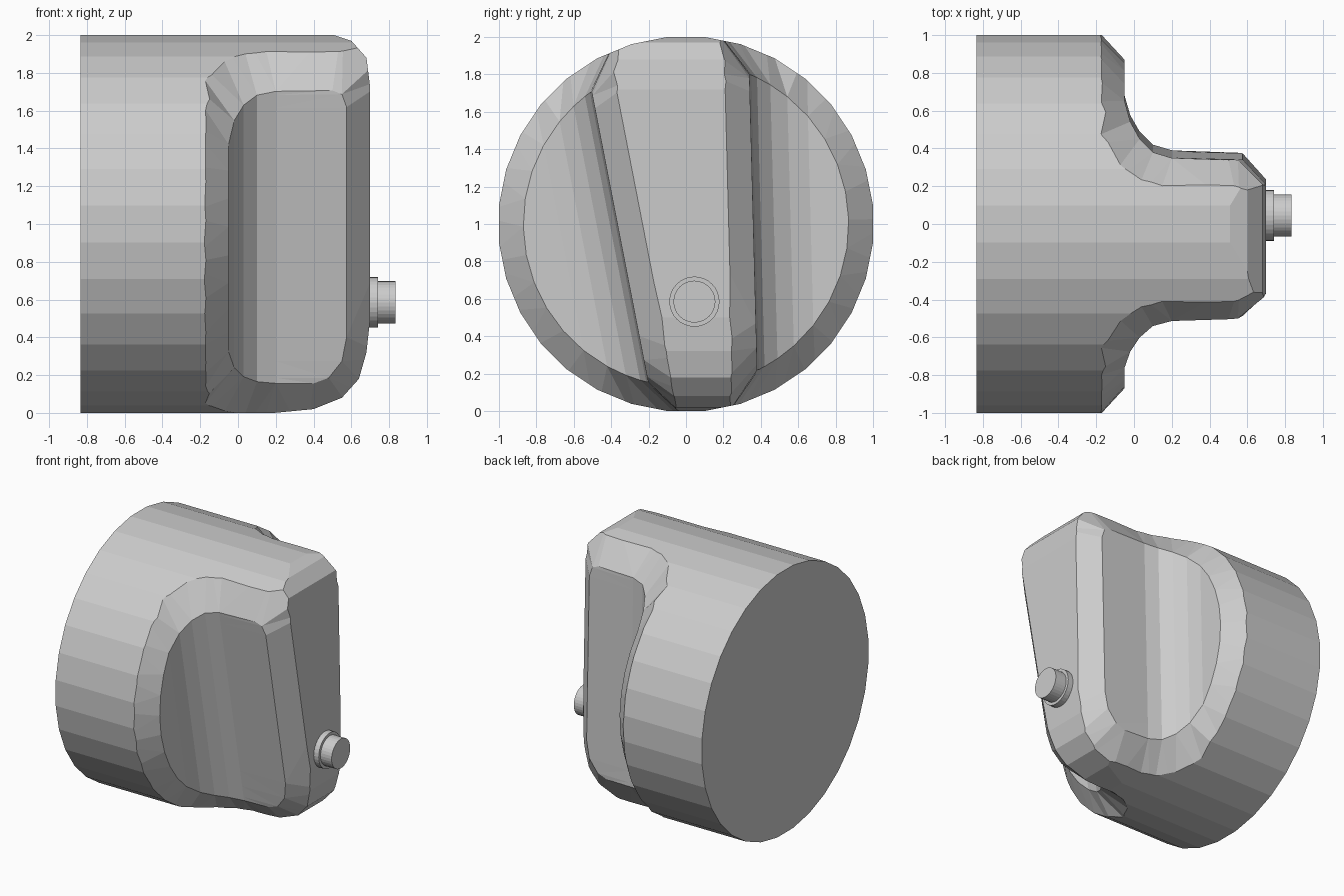
import bpy, bmesh, math

if "Cube" in bpy.data.objects:
    bpy.data.objects.remove(bpy.data.objects["Cube"])

grey = bpy.data.materials.new("plain grey")
grey.diffuse_color = (0.6, 0.6, 0.6, 1)
grey.use_nodes = True
grey.node_tree.nodes["Principled BSDF"].inputs["Base Color"].default_value = grey.diffuse_color


def make_object(name, bm):
    bmesh.ops.recalc_face_normals(bm, faces=bm.faces)
    if bm.calc_volume(signed=True) < 0:
        bmesh.ops.reverse_faces(bm, faces=bm.faces)
    mesh = bpy.data.meshes.new(name)
    bm.to_mesh(mesh)
    bm.free()
    mesh.materials.append(grey)
    obj = bpy.data.objects.new(name, mesh)
    bpy.context.collection.objects.link(obj)
    return obj


def prism(name, ring_a, ring_b):
    bm = bmesh.new()
    a = [bm.verts.new(p) for p in ring_a]
    b = [bm.verts.new(p) for p in ring_b]
    bm.faces.new(a)
    bm.faces.new(b)
    n = len(a)
    for i in range(n):
        bm.faces.new((a[i], a[(i + 1) % n], b[(i + 1) % n], b[i]))
    return make_object(name, bm)


def x_cylinder(name, x0, x1, r, y, z, n, phase=0.0):
    def ring(x):
        return [(x, y + r * math.cos((i + phase) * math.tau / n),
                 z + r * math.sin((i + phase) * math.tau / n)) for i in range(n)]
    return prism(name, ring(x0), ring(x1))


def stats(mesh):
    bm = bmesh.new()
    bm.from_mesh(mesh)
    result = bm.calc_volume(signed=True), sum(not e.is_manifold for e in bm.edges), len(bm.faces)
    bm.free()
    return result


def cut(obj, cutter, operation):
    """Cut and keep the first solver's result that really removes material."""
    cutter.hide_render = True
    before = stats(obj.data)
    log = [cutter.name, before, stats(cutter.data)]
    for solver in ('EXACT', 'MANIFOLD', 'FLOAT'):
        mod = obj.modifiers.new("cut", 'BOOLEAN')
        mod.operation, mod.solver, mod.object = operation, solver, cutter
        bpy.context.view_layer.update()
        graph = bpy.context.evaluated_depsgraph_get()
        mesh = bpy.data.meshes.new_from_object(obj.evaluated_get(graph))
        obj.modifiers.remove(mod)
        after = stats(mesh)
        log.append((solver, after))
        if 0.1 < before[0] - after[0] < 1.7:
            obj.data = mesh
            bpy.data.objects.remove(cutter, do_unlink=True)
            return
    raise RuntimeError(str(log))


# Scoop profile as (u = distance from axis, x): inner wall/floor and its chamfered outer line
R_IN, R_OUT = 0.87, 1.0
inner = [(.37, .20), (.40, .10), (.47, .03)]
outer = [(.228, .15), (.26, .04), (.34, -.07)]
for k in range(6):
    inner.append((R_IN * math.cos(math.radians(50 - 10 * k)), -.02 if k == 0 else -.05))
    outer.append((R_OUT * math.cos(math.radians(60 - 12 * k)), -.17))

# Rows along the grip (v, x): wall's top edge and the chamfer's edge on the end face
wall_edge = [(-.79, .40), (-.76, .48), (-.67, .55), (-.54, .575), (0, .575),
             (.70, .575), (.77, .55), (.79, .50)]
face_edge = [(-.974, .38), (-.90, .56), (-.80, .645), (-.62, .69), (0, .70),
             (.76, .70), (.87, .685), (.974, .53)]


def chord(r, u):
    return math.sqrt(max(0.0, r * r - u * u))


def scoop_cutter(name, side, angle):
    c, s = math.cos(angle), math.sin(angle)
    bm = bmesh.new()
    cache = {}

    def vert(p):
        x, u, v = p
        u *= side
        key = tuple(round(q, 4) for q in (x, u, v))
        if key not in cache:
            cache[key] = bm.verts.new((x, u * c - v * s, 1 + u * s + v * c))
        return cache[key]

    def past(a, b):     # carry the chamfer on past the knob's surface
        return tuple(2 * q - p for p, q in zip(a, b))

    rows = []
    for (va, xa), (vb, xb) in zip(wall_edge, face_edge):
        a = (xa, .36, va)
        row = [past(a, (xb, .228, vb)), a]
        row += [(x, u, va / .79 * chord(R_IN, u)) for u, x in inner]
        rows.append(row)

    def flare(row, sign):
        out = [row[0], row[0]]
        for a, (u, x) in zip(row[2:], outer):
            out.append(past(a, (x, u, sign * chord(R_OUT, u))))
        return out

    rows = [flare(rows[0], -1)] + rows + [flare(rows[-1], 1)]
    # the last column is the tip of the scoop, always on the mid line
    rows = [r[:-1] + [(r[-1][0], r[-1][1], 0.0)] for r in rows]
    grid = [[vert(p) for p in row] for row in rows]
    for r0, r1 in zip(grid, grid[1:]):
        for j in range(len(r0) - 1):
            quad = list(dict.fromkeys((r0[j], r0[j + 1], r1[j + 1], r1[j])))
            if len(quad) > 2:
                bm.faces.new(quad)
    # close the cutter with a fan to a point far in front of the knob
    loop = [r[0] for r in grid] + grid[-1][1:] + grid[0][::-1]
    loop = list(dict.fromkeys(loop))
    apex = vert((40, .6, 0))
    for i, v in enumerate(loop):
        bm.faces.new((v, loop[(i + 1) % len(loop)], apex))
    bmesh.ops.triangulate(bm, faces=bm.faces)
    return make_object(name, bm)


# Knob body: faceted drum
body = x_cylinder("knob_body", -.835, .9, 1 / math.cos(math.pi / 32), 0, 1, 32, 0.5)

# Finger scoops on both sides of the tapered grip
cut(body, scoop_cutter("scoop_right", 1, math.radians(1.5)), 'DIFFERENCE')
cut(body, scoop_cutter("scoop_left", -1, math.radians(11)), 'DIFFERENCE')

# Rounded ends of the grip
ends = [(-1, -.02), (.15, -.004), (.4, .02), (.55, .08), (.64, .18), (.68, .32), (.7, .5),
        (.7, 1.72), (.68, 1.88), (.6, 1.97), (.5, 2.003), (-1, 2.02)]
cut(body, prism("end_shape", [(x, -2, z) for x, z in ends], [(x, 2, z) for x, z in ends]),
    'INTERSECT')

# Pointer pin with its collar
x_cylinder("pin_collar", .68, .742, .134, .045, .585, 32)
x_cylinder("pointer_pin", .70, .835, .112, .045, .585, 32)
